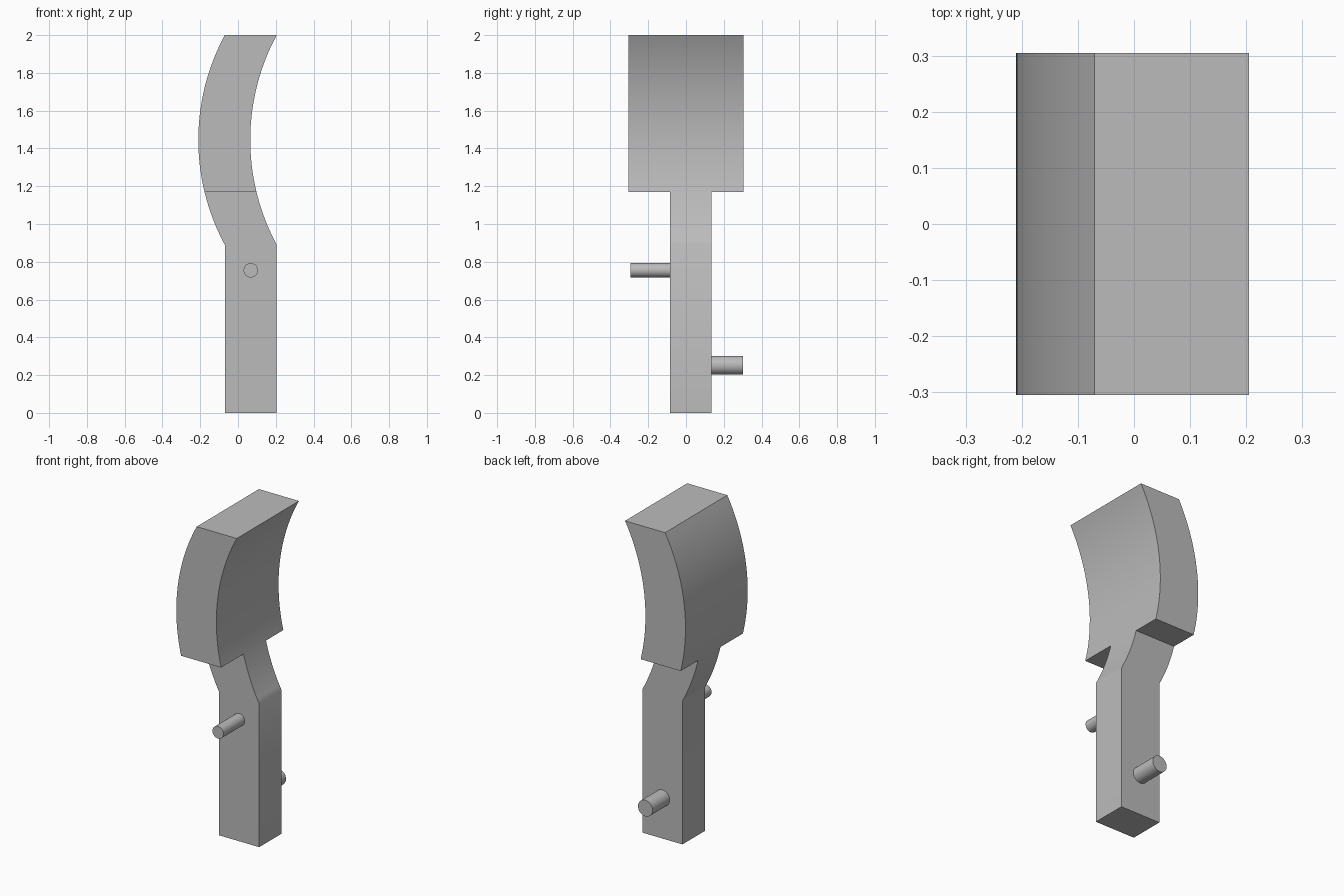
import bpy
import bmesh
import math
from mathutils import Matrix

cube = bpy.data.objects.get("Cube")
if cube:
    bpy.data.objects.remove(cube, do_unlink=True)

grey = bpy.data.materials.new("plain_grey")
grey.use_nodes = True
colour = (0.5, 0.5, 0.5, 1)
grey.diffuse_color = colour
grey.node_tree.nodes["Principled BSDF"].inputs["Base Color"].default_value = colour

BACK_X, THICK = -0.07, 0.275      # straight side of the handle, slab thickness
BEND, JOIN, TOP = 0.89, 1.17, 2.0  # heights where the curve, head and end are
SAG = 0.14
HALF = (TOP - BEND) / 2
RADIUS = (HALF ** 2 + SAG ** 2) / (2 * SAG)


def curve_x(z):
    """Back edge of the slab at height z: straight, then a circular arc."""
    if z <= BEND:
        return BACK_X
    return BACK_X - SAG + RADIUS - math.sqrt(RADIUS ** 2 - (z - BEND - HALF) ** 2)


def finish(name, bm):
    bmesh.ops.recalc_face_normals(bm, faces=bm.faces)
    mesh = bpy.data.meshes.new(name)
    bm.to_mesh(mesh)
    bm.free()
    mesh.materials.append(grey)
    obj = bpy.data.objects.new(name, mesh)
    bpy.context.collection.objects.link(obj)
    bpy.ops.object.select_all(action="DESELECT")
    obj.select_set(True)
    bpy.context.view_layer.objects.active = obj
    bpy.ops.object.shade_smooth_by_angle(angle=math.radians(30))
    return obj


def slab(name, heights, y0, y1):
    """Extrude the bent side profile between y0 and y1."""
    bm = bmesh.new()
    outline = [(curve_x(z), z) for z in heights]
    outline += [(curve_x(z) + THICK, z) for z in reversed(heights)]
    face = bm.faces.new([bm.verts.new((x, y0, z)) for x, z in outline])
    out = bmesh.ops.extrude_face_region(bm, geom=[face])["geom"]
    verts = [v for v in out if isinstance(v, bmesh.types.BMVert)]
    bmesh.ops.translate(bm, verts=verts, vec=(0, y1 - y0, 0))
    return finish(name, bm)


def peg(name, z, radius, y0, y1):
    """Round pin lying along y, centred on the handle thickness."""
    bm = bmesh.new()
    place = Matrix.Translation((BACK_X + THICK / 2, (y0 + y1) / 2, z))
    bmesh.ops.create_cone(bm, cap_ends=True, segments=40, radius1=radius,
                          radius2=radius, depth=y1 - y0,
                          matrix=place @ Matrix.Rotation(math.pi / 2, 4, "X"))
    return finish(name, bm)


def steps(a, b, n):
    return [a + (b - a) * i / n for i in range(n + 1)]


# Handle with its curved neck, then the wide curved head
slab("handle", [0] + steps(BEND, JOIN, 10), -0.085, 0.135)
slab("head", steps(JOIN, TOP, 28), -0.305, 0.305)

# Pins on the front and back of the handle
peg("front_pin", 0.755, 0.038, -0.293, -0.08)
peg("back_pin", 0.252, 0.05, 0.13, 0.303)
